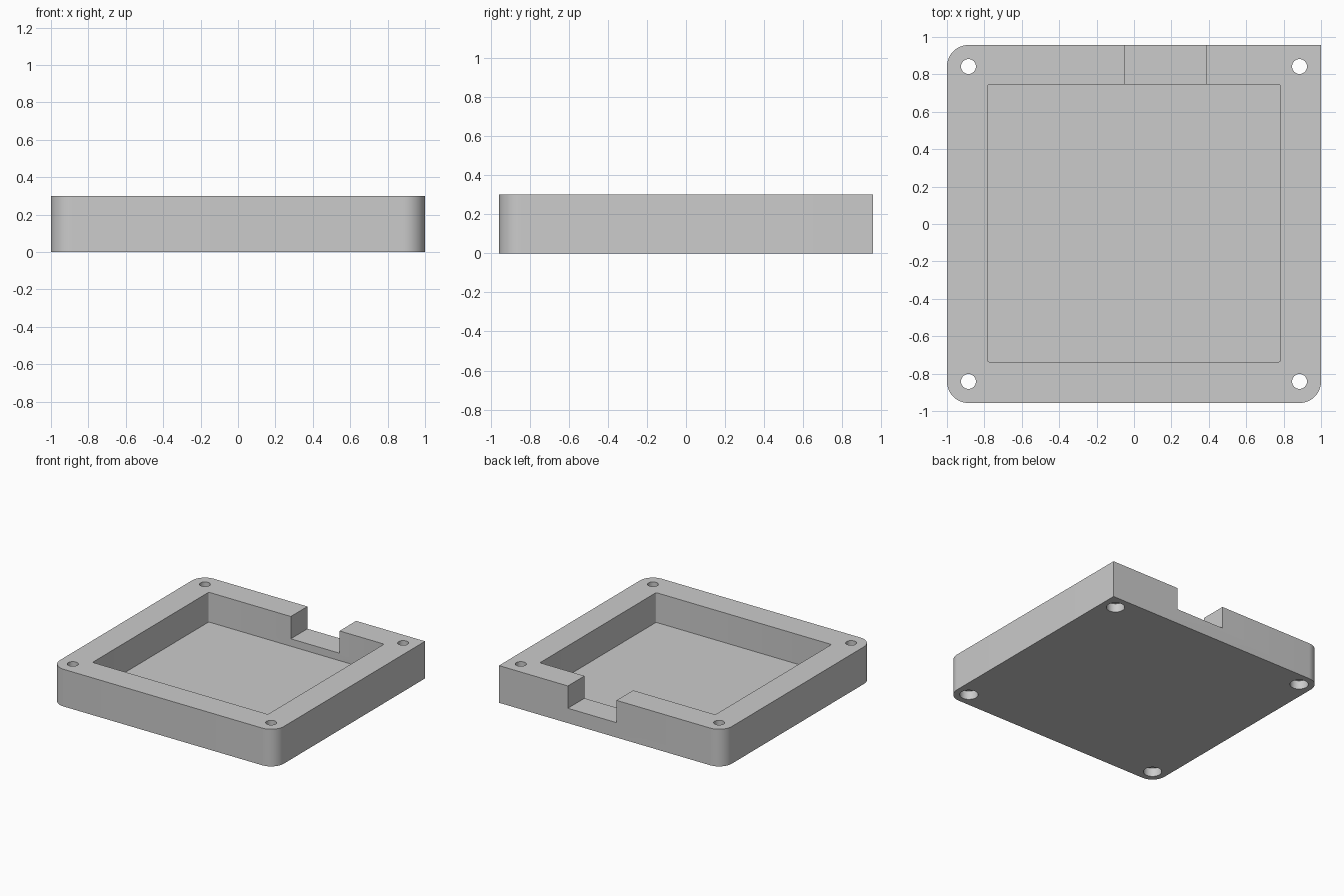
import bpy
import bmesh
from math import radians, pi, cos, sin

cube = bpy.data.objects.get("Cube")
if cube:
    bpy.data.objects.remove(cube, do_unlink=True)

HALF_X, HALF_Y, HEIGHT = 1.0, 0.957, 0.30
CORNER = 0.115
FLOOR_Z, NOTCH_Z = 0.06, 0.12

grey = bpy.data.materials.new("plain grey")
grey.use_nodes = True
grey.diffuse_color = (0.6, 0.6, 0.6, 1)
grey.node_tree.nodes["Principled BSDF"].inputs["Base Color"].default_value = (0.6, 0.6, 0.6, 1)


def prism(name, outline, z0, z1):
    """Extrude a flat outline from z0 up to z1."""
    bm = bmesh.new()
    base = bm.faces.new([bm.verts.new((x, y, z0)) for x, y in outline])
    top = bmesh.ops.extrude_face_region(bm, geom=[base])["geom"]
    for v in top:
        if isinstance(v, bmesh.types.BMVert):
            v.co.z = z1
    bmesh.ops.recalc_face_normals(bm, faces=bm.faces)
    mesh = bpy.data.meshes.new(name)
    bm.to_mesh(mesh)
    bm.free()
    mesh.materials.append(grey)
    obj = bpy.data.objects.new(name, mesh)
    bpy.context.collection.objects.link(obj)
    return obj


def rounded_rect(x0, x1, y0, y1, radii, steps=12):
    """Outline with one radius per corner, anticlockwise from back left side (+x, +y)."""
    points = []
    corners = [(x1, y1, 1, 1), (x0, y1, -1, 1), (x0, y0, -1, -1), (x1, y0, 1, -1)]
    for k, ((x, y, sx, sy), r) in enumerate(zip(corners, radii)):
        if r == 0:
            points.append((x, y))
            continue
        for i in range(steps + 1):
            a = (k + i / steps) * pi / 2
            points.append((x - sx * r + r * cos(a), y - sy * r + r * sin(a)))
    return points


def circle(x, y, r, steps=32):
    return [(x + r * cos(2 * pi * i / steps), y + r * sin(2 * pi * i / steps)) for i in range(steps)]


# Tray block: three rounded corners and one square corner
tray = prism("tray", rounded_rect(-HALF_X, HALF_X, -HALF_Y, HALF_Y, (0, CORNER, CORNER, CORNER)), 0, HEIGHT)

# Pocket and the notch through the back wall
cutters = [
    prism("pocket_cutter", rounded_rect(-0.783, 0.783, -0.737, 0.745, [0.01] * 4, 4), FLOOR_Z, 0.5),
    prism("notch_cutter", rounded_rect(-0.05, 0.385, 0.6, 1.1, [0] * 4), NOTCH_Z, 0.5),
]

# Screw holes with a wider recess for the heads underneath
for sx in (-1, 1):
    for sy in (-1, 1):
        x, y = sx * (HALF_X - CORNER), sy * (HALF_Y - CORNER)
        cutters.append(prism("screw_hole_cutter", circle(x, y, 0.04), -0.1, 0.5))
        cutters.append(prism("screw_head_cutter", circle(x, y, 0.068), -0.1, 0.07))

for cutter in cutters:
    mod = tray.modifiers.new(cutter.name, 'BOOLEAN')
    mod.operation = 'DIFFERENCE'
    mod.solver = 'EXACT'
    mod.object = cutter

# Apply the cuts, then remove the cutters
bpy.ops.object.select_all(action='DESELECT')
bpy.context.view_layer.objects.active = tray
tray.select_set(True)
for mod in list(tray.modifiers):
    bpy.ops.object.modifier_apply(modifier=mod.name)
for cutter in cutters:
    bpy.data.objects.remove(cutter, do_unlink=True)
bpy.ops.object.shade_smooth_by_angle(angle=radians(30))
